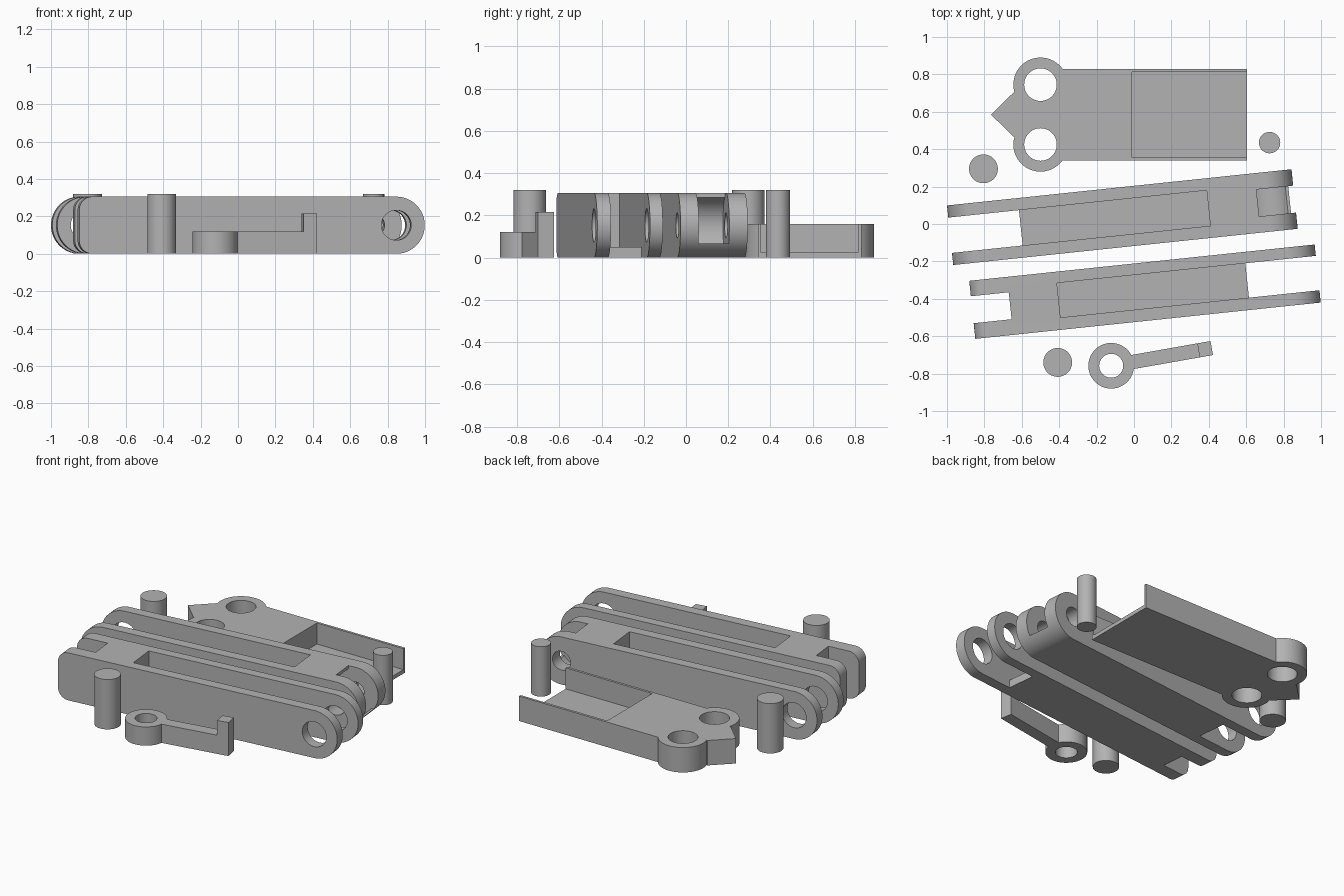
import bpy, bmesh
from math import cos, sin, radians, pi

if "Cube" in bpy.data.objects:
    bpy.data.objects.remove(bpy.data.objects["Cube"])

grey = bpy.data.materials.new("plain grey")
grey.use_nodes = True
grey.diffuse_color = (0.45, 0.45, 0.45, 1)
grey.node_tree.nodes["Principled BSDF"].inputs["Base Color"].default_value = grey.diffuse_color

H = 0.305       # bar height
R = H / 2       # full round end
TILT = radians(6)


def arc(cx, cy, r, a0, a1, n=24):
    return [(cx + r * cos(radians(a0 + (a1 - a0) * i / n)),
             cy + r * sin(radians(a0 + (a1 - a0) * i / n))) for i in range(n + 1)]


def circle(cx, cy, r, n=64):
    return arc(cx, cy, r, 0, 360, n)[:-1]


def rect(x0, x1, y0, y1):
    return [(x0, y0), (x1, y0), (x1, y1), (x0, y1)]


def prism(name, profile, lo, hi, axis="z"):
    """Extrude a closed profile: in xy along z, or in xz along y."""
    bm = bmesh.new()
    put = (lambda p: (p[0], p[1], lo)) if axis == "z" else (lambda p: (p[0], lo, p[1]))
    face = bm.faces.new([bm.verts.new(put(p)) for p in profile])
    grown = bmesh.ops.extrude_face_region(bm, geom=[face])["geom"]
    step = (0, 0, hi - lo) if axis == "z" else (0, hi - lo, 0)
    bmesh.ops.translate(bm, vec=step, verts=[g for g in grown if isinstance(g, bmesh.types.BMVert)])
    bmesh.ops.recalc_face_normals(bm, faces=bm.faces)
    mesh = bpy.data.meshes.new(name)
    bm.to_mesh(mesh)
    bm.free()
    mesh.materials.append(grey)
    ob = bpy.data.objects.new(name, mesh)
    bpy.context.collection.objects.link(ob)
    return ob


def combine(ob, others, operation):
    bpy.context.view_layer.objects.active = ob
    for other in others:
        mod = ob.modifiers.new("combine", "BOOLEAN")
        mod.operation, mod.solver, mod.object = operation, "EXACT", other
        bpy.ops.object.modifier_apply(modifier=mod.name)
        bpy.data.objects.remove(other)


def finish(ob):
    bpy.ops.object.select_all(action="DESELECT")
    ob.select_set(True)
    bpy.context.view_layer.objects.active = ob
    bpy.ops.object.shade_smooth_by_angle(angle=radians(25))


def bar_profile(u0, u1, r0, r1):
    return (arc(u0 + r0, r0, r0, 180, 270) + arc(u1 - r1, r1, r1, 270, 359.9)
            + arc(u1 - r1, H - r1, r1, 0.1, 90) + arc(u0 + r0, H - r0, r0, 90, 179.9))


def cut(profile, lo, hi):
    return prism("cutter", profile, lo, hi, "y")


# Bar with a fork on one end and a latch socket on the other
bar = prism("latch_bar", bar_profile(-0.984, 0.868, R - 0.0005, R - 0.0005), -0.117, 0.203, "y")
pin_u, cav = 0.868 - R, 0.14
trough = [(-1.1, -0.1), (-0.604, -0.1), (-0.604, 0.05), (0.405, 0.05), (0.405, 0.4), (-1.1, 0.4)]
socket = arc(pin_u, R, cav, 109, 321.8, 40) + [(0.95, 0.066), (0.95, 0.4), (0.67, 0.4)]
combine(bar, [cut(trough, -0.052, 0.138),
              cut(socket, -0.03, 0.115),
              cut(circle(-0.984 + R, R, 0.08), -0.3, 0.3),
              cut(circle(pin_u, R, 0.06), -0.3, 0.3)], "DIFFERENCE")
bar.rotation_euler.z = TILT
finish(bar)

# Bar with a fork on one end and a notched catch on the other
bar = prism("catch_bar", bar_profile(-0.908, 0.949, 0.07, R - 0.0005), -0.522, -0.21, "y")
trough = [(1.1, -0.1), (0.57, -0.1), (0.57, 0.05), (-0.443, 0.05), (-0.443, 0.4), (1.1, 0.4)]
combine(bar, [cut(trough, -0.456, -0.271),
              cut(rect(-1.1, -0.704, -0.1, 0.4), -0.438, -0.293),
              cut(circle(0.949 - R, R, 0.08), -0.8, 0)], "DIFFERENCE")
bar.rotation_euler.z = TILT
finish(bar)

# Tray with two eyes and a pointed nose
T, MID = 0.16, 0.585
tray = prism("tray", rect(-0.5, 0.605, 0.34, 0.83), 0, T)
nose = [(-0.765, MID), (-0.645, MID - 0.117), (-0.45, MID - 0.117),
        (-0.45, MID + 0.117), (-0.645, MID + 0.117)]
eyes = [MID - 0.16, MID + 0.16]
combine(tray, [prism("nose", nose, 0, T)]
        + [prism("eye", circle(-0.5, y, 0.145), 0, T) for y in eyes], "UNION")
combine(tray, [prism("cutter", circle(-0.5, y, 0.087), -0.1, 0.3) for y in eyes]
        + [prism("cutter", rect(-0.01, 0.7, 0.356, 0.814), 0.025, 0.3)], "DIFFERENCE")
finish(tray)

# Lever with a ring and an upturned tip
lever = prism("lever", circle(0, 0, 0.122), 0, 0.12)
arm = [(0.09, 0), (0.546, 0), (0.546, 0.215), (0.474, 0.215), (0.474, 0.12), (0.09, 0.12)]
combine(lever, [prism("arm", arm, -0.038, 0.038, "y")], "UNION")
combine(lever, [prism("cutter", circle(0, 0, 0.064), -0.1, 0.3)], "DIFFERENCE")
lever.location = (-0.122, -0.758, 0)
lever.rotation_euler.z = radians(10)
finish(lever)

# Loose pins
for name, x, y, r in (("left_pin", 0.725, 0.435, 0.057),
                      ("right_pin", -0.805, 0.295, 0.077),
                      ("front_pin", -0.408, -0.74, 0.077)):
    finish(prism(name, circle(x, y, r), 0, 0.32))
